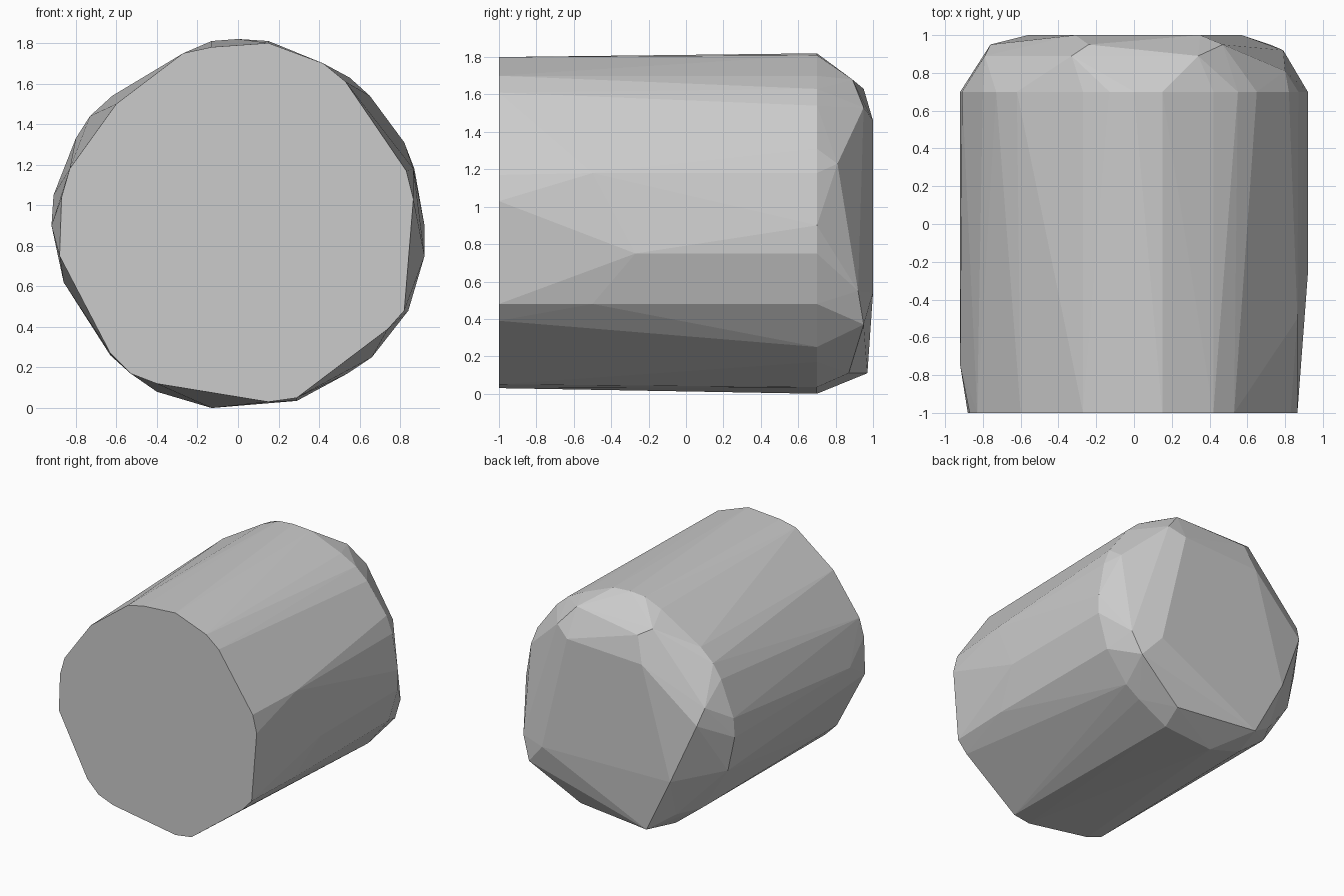
import bpy, bmesh, math

# front face outline (x, z) at y = -1
FRONT = [(-.27, 1.75), (-.13, 1.78), (.15, 1.80), (.42, 1.70), (.53, 1.61), (.83, 1.17),
         (.865, 1.03), (.82, .48), (.74, .39), (.29, .05), (.15, .03), (-.40, .12),
         (-.53, .17), (-.63, .27), (-.88, .75), (-.87, 1.04), (-.83, 1.18), (-.60, 1.50)]

# widest outline (x, z) at y = 0.7, where the chamfer starts
SHOULDER = [(-.13, .0), (-.40, .08), (-.63, .26), (-.70, .37), (-.86, .62), (-.92, .90),
            (-.91, 1.05), (-.80, 1.33), (-.73, 1.44), (-.62, 1.54), (-.27, 1.75), (-.13, 1.81),
            (0, 1.82), (.15, 1.81), (.42, 1.70), (.55, 1.63), (.65, 1.54), (.82, 1.31),
            (.87, 1.18), (.92, .90), (.92, .75), (.84, .48), (.66, .25), (.54, .17), (.29, .035)]

# irregular chipped rear cap (x, y, z)
BACK = [(.35, 1, 1.46), (.57, 1, .54), (-.56, 1, .56), (-.31, 1, 1.43),
        (.34, .89, 1.68), (.47, .95, 1.53), (-.33, .89, 1.68), (-.24, .95, 1.63),
        (-.79, .89, 1.17), (-.76, .95, 1.04), (.80, .81, 1.23), (.79, .92, .55),
        (.72, .95, .37), (.32, .87, .11), (-.33, .97, .11), (-.53, .88, .25)]

# side corners that break up the long facets
SIDE = [(.92, -.27, .75), (.865, -.5, 1.18), (.84, -.5, .48), (-.92, -.75, .90)]

points = [(x, -1, z) for x, z in FRONT] + [(x, .7, z) for x, z in SHOULDER] + BACK + SIDE

# faceted barrel: convex skin around the outlines
bm = bmesh.new()
for p in points:
    bm.verts.new(p)
hull = bmesh.ops.convex_hull(bm, input=bm.verts[:])
loose = [v for v in bm.verts if not v.link_faces]
bmesh.ops.delete(bm, geom=loose, context='VERTS')
bmesh.ops.dissolve_limit(bm, angle_limit=math.radians(0.5), verts=bm.verts[:], edges=bm.edges[:])
bmesh.ops.recalc_face_normals(bm, faces=bm.faces[:])

mesh = bpy.data.meshes.new("faceted_barrel")
bm.to_mesh(mesh)
bm.free()
barrel = bpy.data.objects.new("faceted_barrel", mesh)
bpy.context.collection.objects.link(barrel)
